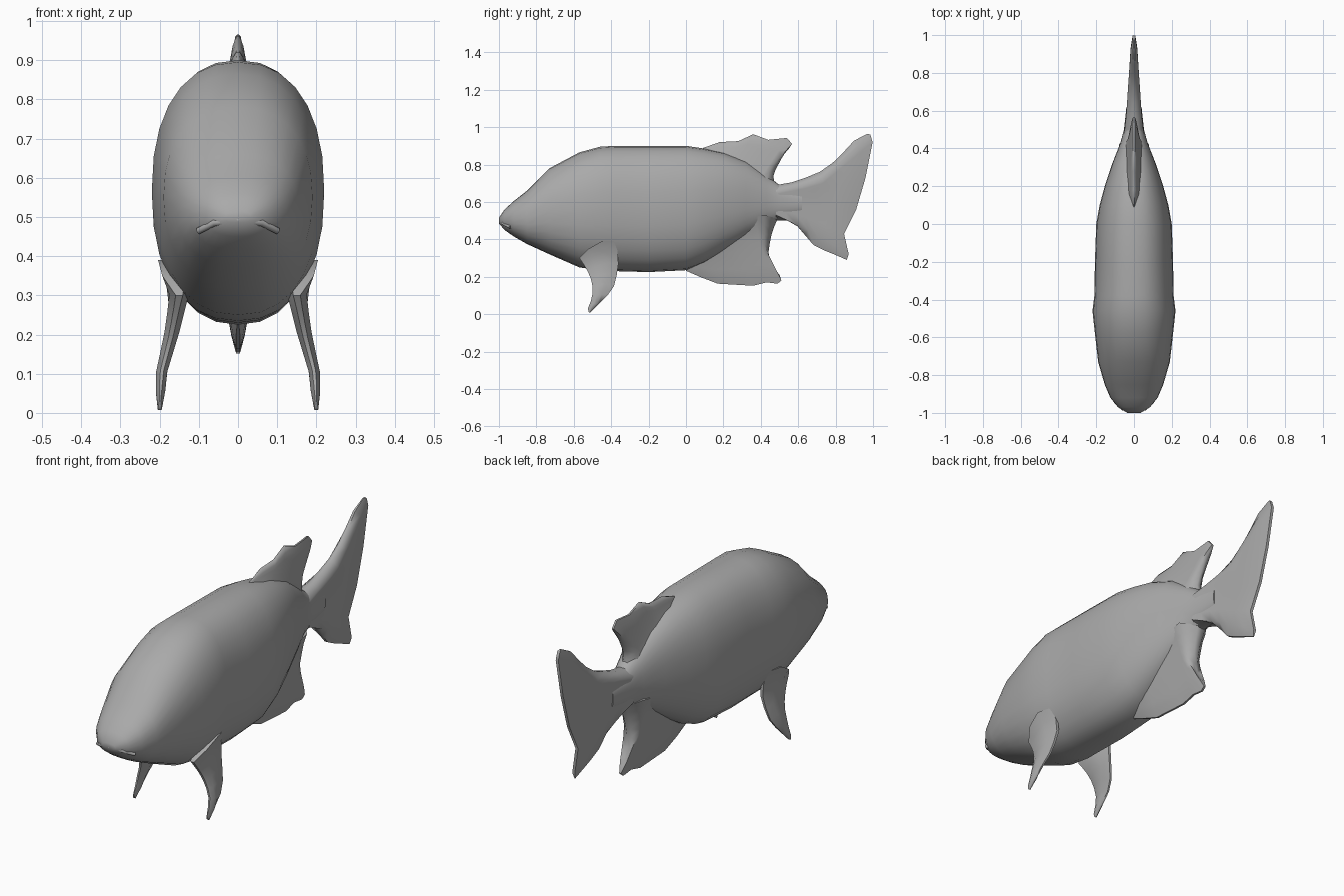
import bpy
import bmesh
from math import cos, sin, tau, radians, copysign
from mathutils import Vector

if "Cube" in bpy.data.objects:
    bpy.data.objects.remove(bpy.data.objects["Cube"])

grey = bpy.data.materials.new("plain grey")
grey.use_nodes = True
grey.diffuse_color = (0.4, 0.4, 0.4, 1)
grey.node_tree.nodes["Principled BSDF"].inputs["Base Color"].default_value = (0.4, 0.4, 0.4, 1)


def finish(name, bm, angle=60):
    bmesh.ops.remove_doubles(bm, verts=bm.verts, dist=0.0005)
    bmesh.ops.recalc_face_normals(bm, faces=bm.faces)
    mesh = bpy.data.meshes.new(name)
    bm.to_mesh(mesh)
    bm.free()
    mesh.materials.append(grey)
    obj = bpy.data.objects.new(name, mesh)
    bpy.context.collection.objects.link(obj)
    bpy.ops.object.select_all(action="DESELECT")
    obj.select_set(True)
    bpy.context.view_layer.objects.active = obj
    bpy.ops.object.shade_smooth_by_angle(angle=radians(angle))
    return obj


def resample(path, n):
    """Spread n points evenly along a polyline."""
    pts = [Vector(p) for p in path]
    lengths = [(b - a).length for a, b in zip(pts, pts[1:])]
    total, result = sum(lengths), []
    for i in range(n):
        d, k = total * i / (n - 1), 0
        while k < len(lengths) - 1 and d > lengths[k]:
            d -= lengths[k]
            k += 1
        result.append(pts[k].lerp(pts[k + 1], min(1, d / lengths[k])))
    return result


def lookup(table, value):
    for (a, fa), (b, fb) in zip(table, table[1:]):
        if value <= b:
            return fa + (fb - fa) * max(0, (value - a) / (b - a))
    return table[-1][1]


def fin(name, rays, root, tip, bend=((0, 0), (1, 0)), side=1, columns=8):
    """Skin both sides of a fan of rays given as (y, z) paths from root to edge."""
    bm = bmesh.new()
    sheets = []
    for s in (-1, 1):
        sheet = []
        for i, ray in enumerate(rays):
            rim = 0.3 if i in (0, len(rays) - 1) else 1
            row = []
            for j, p in enumerate(resample(ray, columns)):
                t = j / (columns - 1)
                half = (root + (tip - root) * t ** 0.7) * rim
                half *= 0.5 if j == columns - 1 else 1
                row.append(bm.verts.new((side * (lookup(bend, p.y) + s * half), p.x, p.y)))
            sheet.append(row)
        sheets.append(sheet)
        for a, b in zip(sheet, sheet[1:]):
            for j in range(columns - 1):
                bm.faces.new((a[j], a[j + 1], b[j + 1], b[j]))
    # Close the rim between the two sheets
    rims = []
    for sh in sheets:
        rims.append(sh[0] + [r[-1] for r in sh[1:-1]] + sh[-1][::-1] + [r[0] for r in sh[-2:0:-1]])
    n = len(rims[0])
    for i in range(n):
        k = (i + 1) % n
        bm.faces.new((rims[0][i], rims[0][k], rims[1][k], rims[1][i]))
    return finish(name, bm)


# Body: rounded rings of (y, bottom, top, half width)
sections = [
    (-1.0, .485, .515, .035), (-.97, .45, .56, .085), (-.92, .415, .605, .125),
    (-.85, .375, .66, .155), (-.73, .32, .78, .19), (-.57, .25, .865, .208),
    (-.46, .235, .895, .22), (-.38, .23, .90, .21), (-.2, .225, .90, .207),
    (0, .235, .90, .20), (.1, .275, .885, .182), (.2, .335, .865, .155),
    (.32, .41, .82, .115), (.43, .475, .745, .072), (.5, .505, .69, .053),
    (.62, .53, .66, .04)]
segments = 28
bm = bmesh.new()
rings = []
for y, bottom, top, width in sections:
    ring = []
    for i in range(segments):
        c, s = cos(tau * i / segments), sin(tau * i / segments)
        x = copysign(abs(c) ** 0.87, c) * width
        z = (top + bottom) / 2 + copysign(abs(s) ** 0.87, s) * (top - bottom) / 2
        ring.append(bm.verts.new((x, y, z)))
    rings.append(ring)
for a, b in zip(rings, rings[1:]):
    for i in range(segments):
        k = (i + 1) % segments
        bm.faces.new((a[i], a[k], b[k], b[i]))
bm.faces.new(rings[0])
bm.faces.new(rings[-1])
finish("body", bm)

# Upper lip: slim rounded ridge over the mouth
curve = bpy.data.curves.new("upper_lip", "CURVE")
curve.dimensions = "3D"
curve.bevel_depth = 0.009
curve.bevel_resolution = 2
curve.use_fill_caps = True
lip = [(-.1, -.94, .465), (-.06, -.978, .485), (0, -.992, .492), (.06, -.978, .485), (.1, -.94, .465)]
spline = curve.splines.new("POLY")
spline.points.add(len(lip) - 1)
for point, co in zip(spline.points, lip):
    point.co = (*co, 1)
curve.materials.append(grey)
bpy.context.collection.objects.link(bpy.data.objects.new("upper_lip", curve))

# Tail fin
fin("tail_fin", [
    [(.48, .69), (.55, .70), (.70, .75), (.80, .82), (.91, .94), (.97, .965)],
    [(.48, .66), (.72, .72), (.985, .96)],
    [(.48, .64), (.72, .69), (.998, .92)],
    [(.48, .61), (.96, .73)],
    [(.48, .59), (.91, .56)],
    [(.48, .56), (.65, .52), (.845, .43)],
    [(.48, .53), (.65, .45), (.87, .32)],
    [(.48, .50), (.57, .50), (.69, .36), (.78, .325), (.86, .29)]], .052, .014)

# Dorsal fin
fin("dorsal_fin", [
    [(.08, .85), (.09, .888)],
    [(.14, .82), (.18, .92)],
    [(.20, .80), (.28, .925)],
    [(.26, .78), (.36, .962)],
    [(.33, .74), (.44, .932)],
    [(.38, .70), (.54, .942)],
    [(.42, .68), (.45, .78), (.567, .91)],
    [(.48, .67), (.465, .745), (.52, .85), (.55, .885)]], .055, .009)

# Anal fin
fin("anal_fin", [
    [(0, .30), (0, .232)],
    [(.07, .38), (.08, .197)],
    [(.14, .43), (.17, .163)],
    [(.22, .47), (.36, .152)],
    [(.30, .50), (.43, .17)],
    [(.37, .52), (.40, .35), (.49, .163)],
    [(.42, .53), (.42, .36), (.51, .18)],
    [(.49, .51), (.46, .44), (.44, .34), (.45, .27), (.50, .21)]], .08, .01)

# Pectoral fins, one per side, splayed outwards at the tips
splay = ((0, .20), (.1, .196), (.2, .17), (.3, .15), (.42, .182))
rays = [
    [(-.57, .30), (-.53, .24), (-.50, .17), (-.50, .09), (-.525, .03)],
    [(-.52, .35), (-.47, .22), (-.48, .08), (-.52, .012)],
    [(-.45, .39), (-.41, .22), (-.46, .08), (-.515, .008)],
    [(-.37, .39), (-.36, .25), (-.39, .13), (-.45, .07), (-.505, .015)]]
for name, side in (("left_pectoral_fin", 1), ("right_pectoral_fin", -1)):
    fin(name, rays, .03, .01, splay, side)
